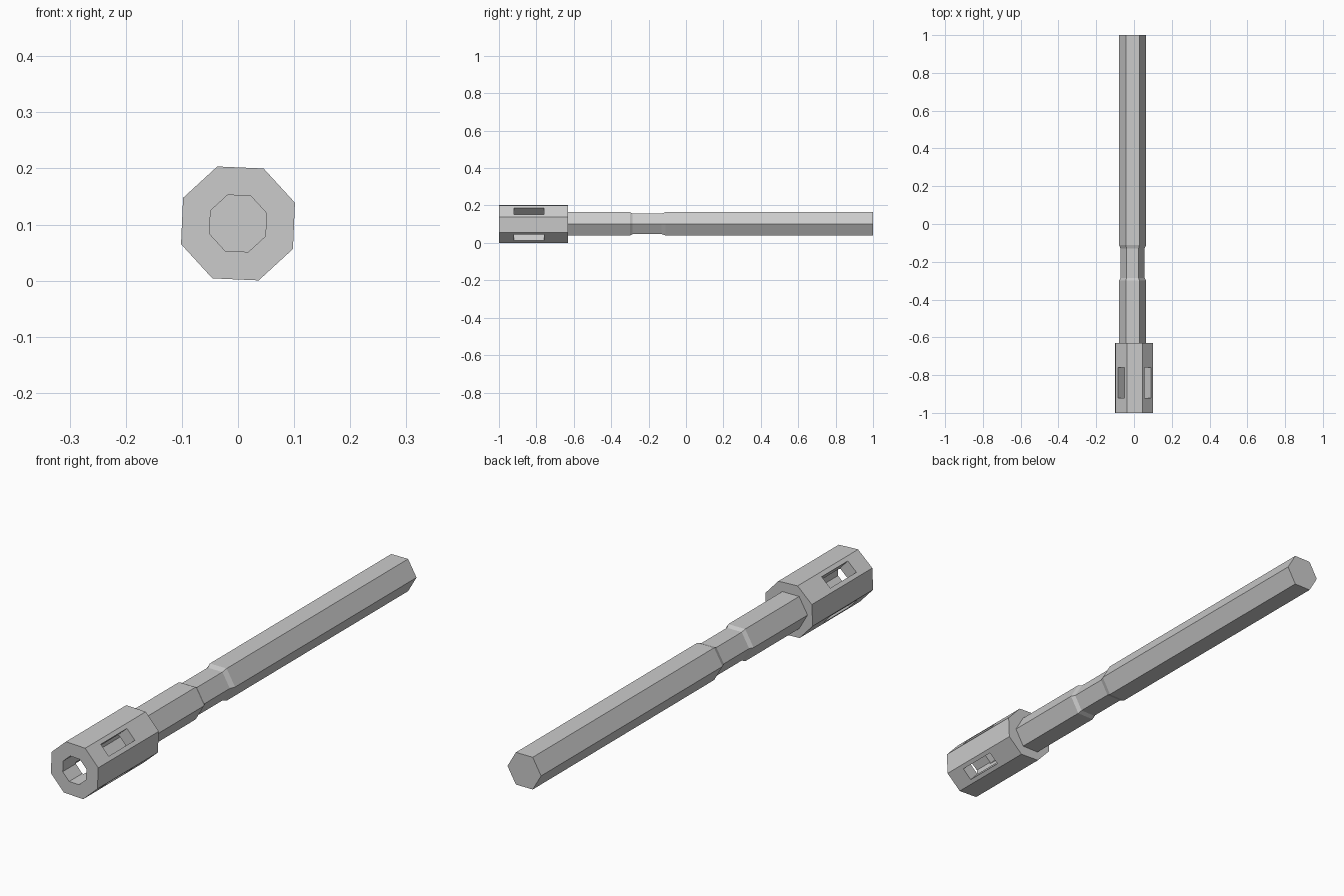
import bpy, bmesh, math
from mathutils import Matrix

cube = bpy.data.objects.get("Cube")
if cube:
    bpy.data.objects.remove(cube, do_unlink=True)

metal = bpy.data.materials.new("plain grey metal")
metal.use_nodes = True
GREY = (0.6, 0.6, 0.6, 1)
metal.diffuse_color = GREY
metal.node_tree.nodes["Principled BSDF"].inputs["Base Color"].default_value = GREY

AXIS_Z = 0.102


def make_object(name, bm):
    bmesh.ops.recalc_face_normals(bm, faces=bm.faces)
    mesh = bpy.data.meshes.new(name)
    bm.to_mesh(mesh)
    bm.free()
    mesh.materials.append(metal)
    obj = bpy.data.objects.new(name, mesh)
    bpy.context.collection.objects.link(obj)
    return obj


def lathe(name, profile, sides, turn=0, x=0):
    """Many-sided solid along y; profile is a list of (y, radius)."""
    bm = bmesh.new()
    rings = []
    for y, r in profile:
        angles = [turn + math.tau * i / sides for i in range(sides)]
        rings.append([bm.verts.new((x + r * math.cos(a), y, AXIS_Z + r * math.sin(a)))
                      for a in angles])
    for a, b in zip(rings, rings[1:]):
        for i in range(sides):
            j = (i + 1) % sides
            bm.faces.new((a[i], a[j], b[j], b[i]))
    bm.faces.new(rings[0])
    bm.faces.new(rings[-1])
    return make_object(name, bm)


# Six-sided barrel with a narrower neck
lathe("barrel", [(-0.63, 0.072), (-0.30, 0.072), (-0.285, 0.0635),
                 (-0.13, 0.0635), (-0.11, 0.072), (1, 0.072)], 6, x=-0.0075)

# Eight-sided muzzle with a blind bore
turn = math.radians(20)
muzzle = lathe("muzzle", [(-0.635, 0.054), (-1, 0.054), (-1, 0.108),
                          (-0.63, 0.108)], 8, turn)

# Slots through the four diagonal faces
bm = bmesh.new()
for k in range(2):
    spin = Matrix.Rotation(-(turn + math.pi / 8 + k * math.pi / 2), 4, "Y")
    place = Matrix.Translation((0, -0.84, AXIS_Z)) @ spin
    bmesh.ops.create_cube(bm, size=1, matrix=place @ Matrix.Diagonal((0.3, 0.16, 0.05, 1)))
cutter = make_object("slot_cutter", bm)
cutter.hide_render = True
cutter.hide_viewport = True

cut = muzzle.modifiers.new("slots", "BOOLEAN")
cut.operation = "DIFFERENCE"
cut.solver = "EXACT"
cut.use_self = True
cut.object = cutter
